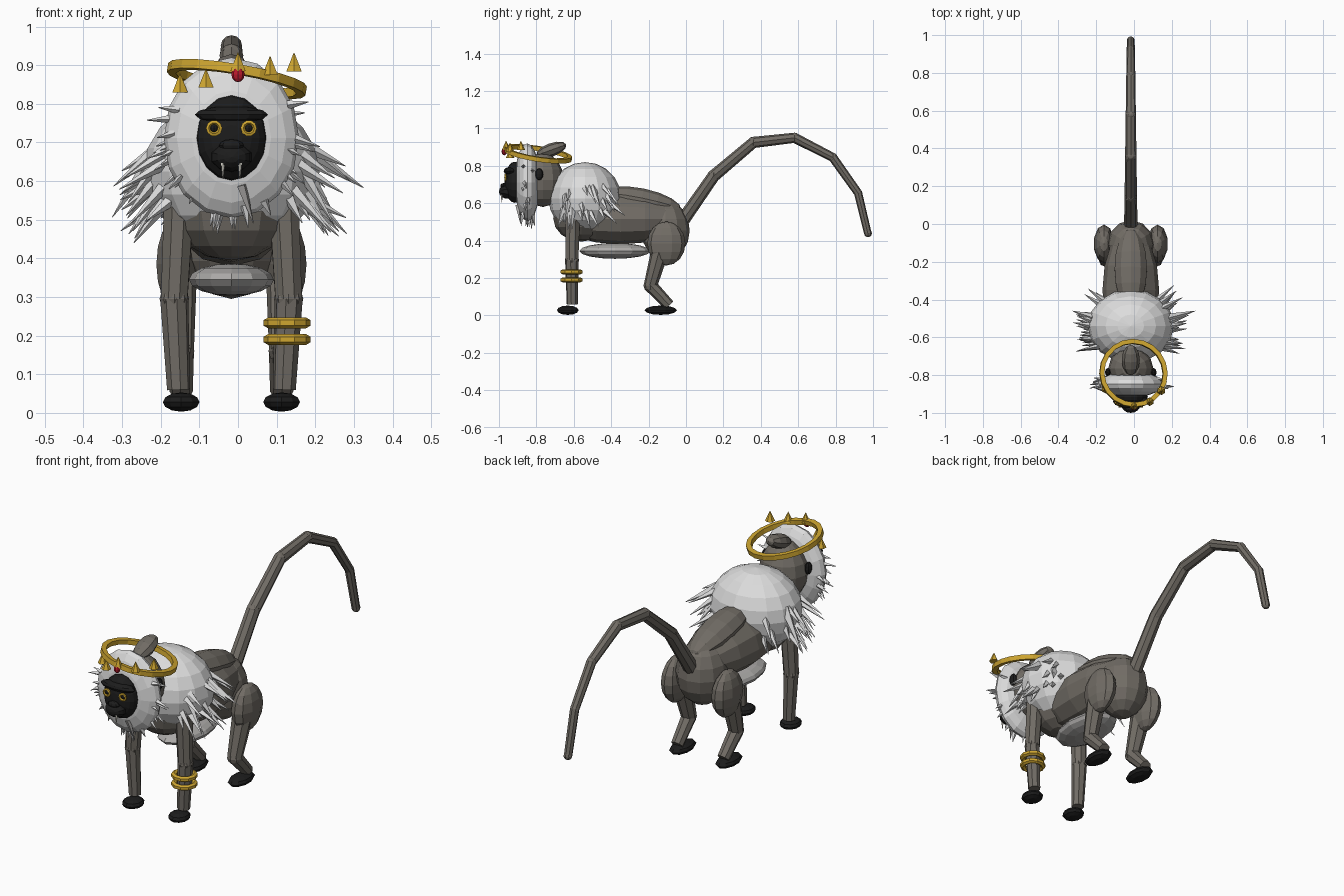
import bpy, bmesh, math, random
from mathutils import Vector, Matrix, Euler

if "Cube" in bpy.data.objects:
    bpy.data.objects.remove(bpy.data.objects["Cube"])

random.seed(7)
CX = -0.017  # body centre line


def mat(name, rgb):
    m = bpy.data.materials.new(name)
    m.diffuse_color = (*rgb, 1)
    m.use_nodes = True
    m.node_tree.nodes["Principled BSDF"].inputs["Base Color"].default_value = m.diffuse_color
    return m


FUR = mat("grey_brown_fur", (0.165, 0.15, 0.13))
WHITE = mat("white_mane", (0.72, 0.72, 0.72))
PALE = mat("pale_belly", (0.42, 0.41, 0.40))
BLACK = mat("black_skin", (0.012, 0.012, 0.012))
GOLD = mat("gold", (0.62, 0.38, 0.03))
RED = mat("red_gem", (0.5, 0.01, 0.025))
IVORY = mat("ivory_teeth", (0.8, 0.78, 0.7))


def finish(name, bm, material):
    me = bpy.data.meshes.new(name)
    bmesh.ops.recalc_face_normals(bm, faces=bm.faces)
    bm.to_mesh(me)
    bm.free()
    me.materials.append(material)
    ob = bpy.data.objects.new(name, me)
    bpy.context.collection.objects.link(ob)
    return ob


def ball(name, loc, rad, material, seg=12, rings=8, rot=(0, 0, 0), pole_y=False):
    """Faceted ellipsoid; pole_y turns the poles to front and back."""
    bm = bmesh.new()
    pole = Matrix.Rotation(math.pi / 2, 4, 'X') if pole_y else Matrix()
    m = Matrix.Translation(loc) @ Euler(rot).to_matrix().to_4x4() @ Matrix.Diagonal((*rad, 1)) @ pole
    bmesh.ops.create_uvsphere(bm, u_segments=seg, v_segments=rings, radius=1, matrix=m)
    return finish(name, bm, material)


def add_limb(bm, p, q, r1, r2, sides):
    p, q = Vector(p), Vector(q)
    d = q - p
    m = Matrix.Translation((p + q) / 2) @ d.to_track_quat('Z', 'Y').to_matrix().to_4x4()
    bmesh.ops.create_cone(bm, cap_ends=True, segments=sides, radius1=r1, radius2=r2,
                          depth=d.length, matrix=m)


def limb(name, pts, radii, material, sides=8):
    """Chain of tapered rods with a small joint ball at each inner point."""
    bm = bmesh.new()
    for i in range(len(pts) - 1):
        add_limb(bm, pts[i], pts[i + 1], radii[i], radii[i + 1], sides)
        if i:
            bmesh.ops.create_uvsphere(bm, u_segments=8, v_segments=6, radius=radii[i] * 1.03,
                                      matrix=Matrix.Translation(pts[i]))
    return finish(name, bm, material)


def ring(name, loc, radius, tube, material, seg, sides=6, rot=(0, 0, 0)):
    bm = bmesh.new()
    m = Matrix.Translation(loc) @ Euler(rot).to_matrix().to_4x4()
    rows = []
    for i in range(seg):
        a = 2 * math.pi * i / seg
        row = []
        for j in range(sides):
            b = 2 * math.pi * (j + 0.5) / sides
            r = radius + tube * math.cos(b)
            row.append(bm.verts.new(m @ Vector((r * math.cos(a), r * math.sin(a), tube * math.sin(b)))))
        rows.append(row)
    for i in range(seg):
        n = rows[(i + 1) % seg]
        for j in range(sides):
            k = (j + 1) % sides
            bm.faces.new((rows[i][j], n[j], n[k], rows[i][k]))
    return finish(name, bm, material)


# Trunk
ball("torso", (CX, -0.35, 0.515), (0.15, 0.34, 0.135), FUR, 12, 8, pole_y=True)
ball("chest", (CX, -0.56, 0.52), (0.155, 0.15, 0.125), FUR)
ball("pelvis", (CX, -0.11, 0.455), (0.125, 0.13, 0.16), FUR)
ball("back_ridge", (CX, -0.24, 0.605), (0.09, 0.22, 0.075), FUR, 10, 8, (-0.2, 0, 0), True)
ball("belly", (CX, -0.38, 0.345), (0.11, 0.19, 0.042), PALE)

# Tail
tail = [(0, -0.03, 0.49), (0, 0.147, 0.745), (0, 0.36, 0.925), (0, 0.58, 0.95),
        (0, 0.785, 0.845), (0, 0.92, 0.655), (0, 0.972, 0.44)]
limb("tail", [(CX, y, z) for _, y, z in tail], [0.036, 0.033, 0.03, 0.027, 0.024, 0.022, 0.02], FUR)
ball("tail_tip", (CX, 0.973, 0.44), (0.021, 0.021, 0.021), FUR, 8, 6)

# Legs
for s, side in ((-1, "left"), (1, "right")):
    x = lambda d: CX + s * d
    limb(side + "_front_leg", [(x(0.135), -0.605, 0.56), (x(0.148), -0.61, 0.295), (x(0.137), -0.608, 0.06)],
         [0.042, 0.037, 0.03], FUR)
    ball(side + "_front_foot", (x(0.13), -0.632, 0.028), (0.05, 0.058, 0.025), BLACK, 10, 6)
    ball(side + "_haunch", (x(0.142), -0.105, 0.385), (0.055, 0.102, 0.118), FUR, 10, 8)
    limb(side + "_hind_leg", [(x(0.138), -0.14, 0.34), (x(0.133), -0.19, 0.16), (x(0.13), -0.09, 0.055)],
         [0.048, 0.036, 0.03], FUR)
    ball(side + "_hind_foot", (x(0.13), -0.135, 0.028), (0.048, 0.086, 0.025), BLACK, 10, 6)
for i, z in enumerate((0.19, 0.233)):
    ring("bracelet_%d" % (i + 1), (0.127, -0.612, z), 0.049, 0.014, GOLD, 10)

# Shoulder mane and its hanging tufts
ball("shoulder_mane", (CX, -0.54, 0.625), (0.228, 0.195, 0.195), WHITE, 16, 10)
bm = bmesh.new()
for s in (-1, 1):
    for i in range(24):
        a = random.uniform(-0.75, 0.9)   # toward the front or the back
        e = random.uniform(-0.5, 0.4)    # height on the mane
        n = Vector((s * math.cos(a) * math.cos(e), math.sin(a) * math.cos(e), math.sin(e)))
        p = Vector((CX + n.x * 0.21, -0.54 + n.y * 0.18, 0.625 + n.z * 0.18))
        d = Vector((s * random.uniform(0.4, 0.9), 0.5 * math.sin(a) + 0.15, random.uniform(-1.0, -0.4)))
        add_limb(bm, p, p + d.normalized() * random.uniform(0.08, 0.16), 0.017, 0.001, 4)
    p = Vector((CX + s * 0.19, -0.5, 0.68))
    add_limb(bm, p, (s * 0.325, -0.46, 0.545 + s * 0.038), 0.025, 0.001, 4)
finish("mane_tufts", bm, WHITE)

# Head
ball("skull", (CX, -0.765, 0.725), (0.12, 0.11, 0.145), FUR, 12, 8)
ball("face_ruff", (CX, -0.848, 0.712), (0.175, 0.068, 0.208), WHITE, 16, 10, pole_y=True)
ball("crest", (CX, -0.72, 0.885), (0.048, 0.085, 0.036), FUR, 8, 6, (0.35, 0, 0), True)
bm = bmesh.new()
for i in range(30):
    a = random.uniform(-0.5, 3.64) + math.pi
    k = random.uniform(0.8, 0.95)
    p = Vector((CX + 0.175 * k * math.cos(a), -0.848 + random.uniform(-0.03, 0.03), 0.712 + 0.208 * k * math.sin(a)))
    d = Vector((math.cos(a), random.uniform(-0.3, 0.3), math.sin(a) - 0.3)).normalized()
    add_limb(bm, p, p + d * random.uniform(0.04, 0.07), 0.012, 0.001, 4)
finish("ruff_tufts", bm, WHITE)
limb("beard_tuft", [(0.01, -0.9, 0.59), (0.04, -0.885, 0.49)], [0.014, 0.001], PALE, 4)

# Face
ball("face", (CX, -0.915, 0.712), (0.09, 0.055, 0.11), BLACK, 16, 10, pole_y=True)
ball("brow", (CX, -0.94, 0.772), (0.095, 0.035, 0.022), BLACK, 12, 6)
ball("muzzle", (CX, -0.955, 0.662), (0.054, 0.045, 0.038), BLACK, 10, 8, pole_y=True)
ball("nose", (CX, -0.975, 0.692), (0.032, 0.018, 0.016), BLACK, 8, 6)
for s, side in ((-1, "left"), (1, "right")):
    ball(side + "_ear", (CX + s * 0.122, -0.785, 0.755), (0.015, 0.022, 0.032), BLACK, 8, 6)
    ring(side + "_eye_ring", (CX + s * 0.045, -0.966, 0.737), 0.016, 0.006, GOLD, 10, 5, (math.pi / 2, 0, 0))
    ball(side + "_eye", (CX + s * 0.045, -0.96, 0.737), (0.012, 0.012, 0.012), BLACK, 8, 6)
    limb(side + "_fang", [(CX + s * 0.022, -0.985, 0.647), (CX + s * 0.022, -0.985, 0.605)],
         [0.006, 0.001], IVORY, 6)

# Tilted crown with points and a gem
ring("crown_band", (-0.003, -0.79, 0.864), 0.17, 0.017, GOLD, 20, 4, (-0.15, 0.17, 0))
bm = bmesh.new()
for x, z in ((-0.15, 0.83), (-0.083, 0.842), (0, 0.885), (0.083, 0.875), (0.145, 0.884)):
    y = -0.79 - math.sqrt(0.172 ** 2 - x * x)
    add_limb(bm, (x, y, z), (x, y, z + 0.048), 0.023, 0.001, 6)
finish("crown_points", bm, GOLD)
ball("crown_gem", (0, -0.972, 0.876), (0.017, 0.014, 0.02), RED, 8, 6)
